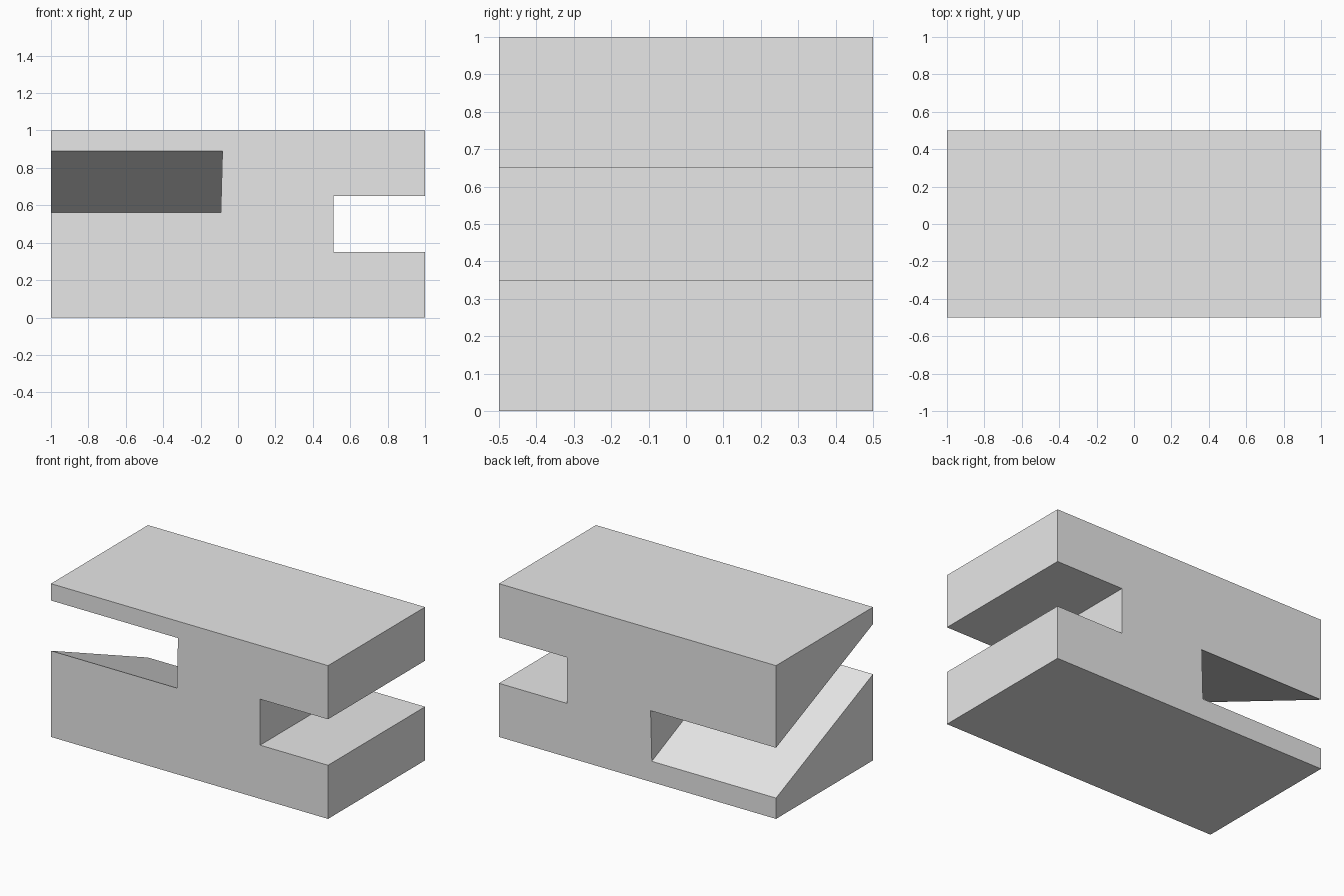
import bpy
import bmesh

cube = bpy.data.objects.get("Cube")
if cube:
    bpy.data.objects.remove(cube, do_unlink=True)

# Plain grey material
grey = bpy.data.materials.new("light_grey")
grey.use_nodes = True
colour = (0.8, 0.8, 0.8, 1)
grey.diffuse_color = colour
grey.node_tree.nodes["Principled BSDF"].inputs["Base Color"].default_value = colour


def box(name, low, high, place=None):
    """Axis-aligned box; place optionally reshapes each corner."""
    bm = bmesh.new()
    bmesh.ops.create_cube(bm, size=1)
    for v in bm.verts:
        for i in range(3):
            v.co[i] = low[i] if v.co[i] < 0 else high[i]
        if place:
            place(v.co)
    mesh = bpy.data.meshes.new(name)
    bm.to_mesh(mesh)
    bm.free()
    mesh.materials.append(grey)
    obj = bpy.data.objects.new(name, mesh)
    bpy.context.collection.objects.link(obj)
    return obj


def slope(co):
    """Drop the slot towards the back and lean its inner wall slightly."""
    co.z -= 0.426 * co.y
    if co.x > -0.5:
        co.x += 0.027 * (co.z - 0.89)


# Main block
block = box("block", (-1, -0.5, 0), (1, 0.5, 1))

# Level slot in the left end, sloping slot in the right end
cutters = [
    box("level_slot_cutter", (0.51, -0.7, 0.35), (1.2, 0.7, 0.65)),
    box("sloping_slot_cutter", (-1.2, -0.7, 0.349), (-0.083, 0.7, 0.677), slope),
]
for cutter in cutters:
    cutter.hide_render = True
    cutter.hide_set(True)
    cut = block.modifiers.new(cutter.name, 'BOOLEAN')
    cut.operation = 'DIFFERENCE'
    cut.solver = 'EXACT'
    cut.object = cutter

# Bake the cuts and drop the cutters
bpy.context.view_layer.update()
evaluated = block.evaluated_get(bpy.context.evaluated_depsgraph_get())
block_mesh = bpy.data.meshes.new_from_object(evaluated)
block.modifiers.clear()
block.data = block_mesh
for cutter in cutters:
    bpy.data.objects.remove(cutter, do_unlink=True)
